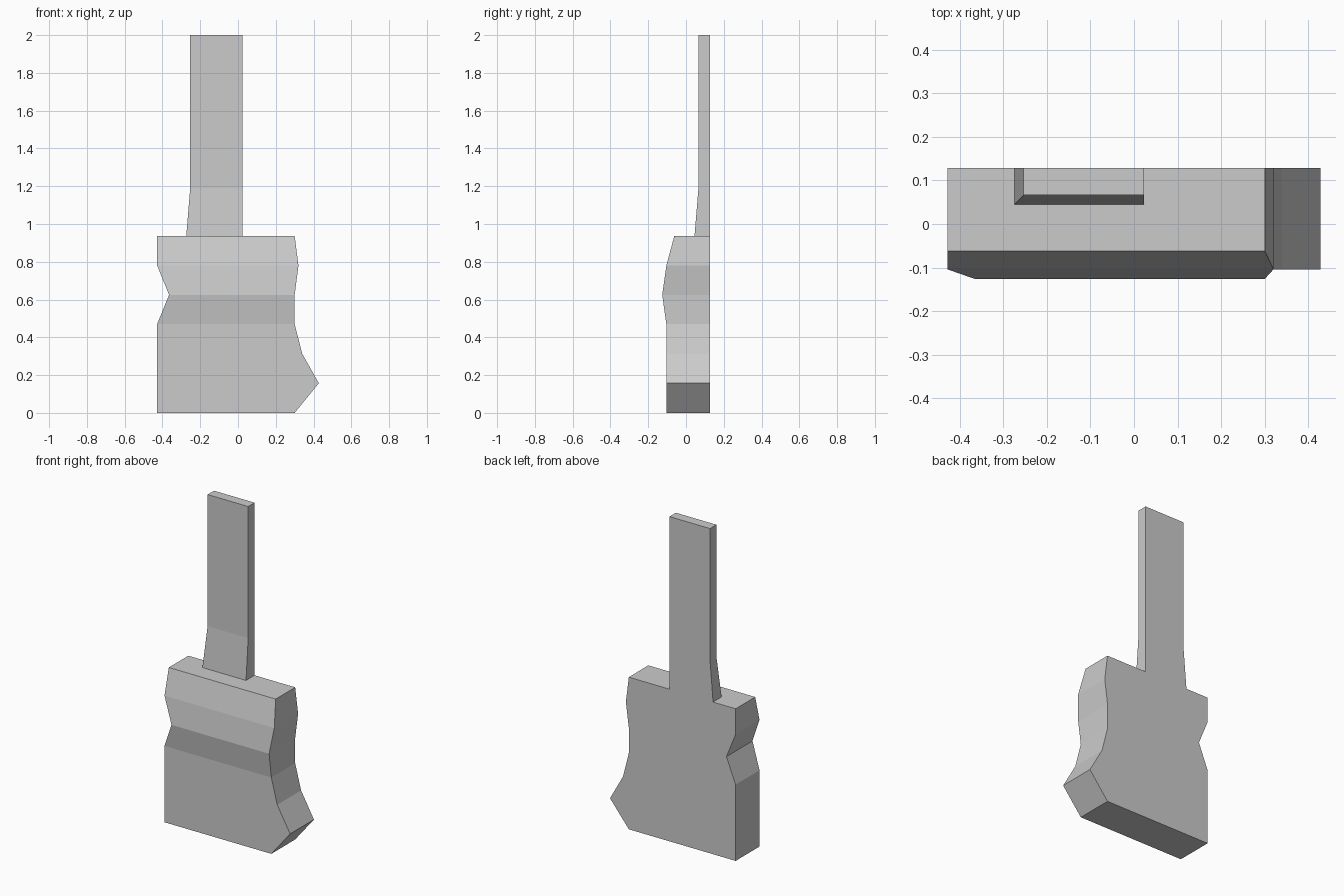
import bpy, bmesh

if "Cube" in bpy.data.objects:
    bpy.data.objects.remove(bpy.data.objects["Cube"])

BACK = 0.128  # shared flat back plane


def loft(name, levels, cap_bottom=True):
    """Stack rectangular sections (z, left x, right x, front y) into a flat-shaded solid."""
    bm = bmesh.new()
    rings = []
    for z, left, right, front in levels:
        corners = [(left, front), (right, front), (right, BACK), (left, BACK)]
        rings.append([bm.verts.new((x, y, z)) for x, y in corners])
    for a, b in zip(rings, rings[1:]):
        for i in range(4):
            j = (i + 1) % 4
            bm.faces.new((a[i], a[j], b[j], b[i]))
    bm.faces.new(rings[-1])
    if cap_bottom:
        bm.faces.new(rings[0][::-1])
    mesh = bpy.data.meshes.new(name)
    bm.to_mesh(mesh)
    bm.free()
    obj = bpy.data.objects.new(name, mesh)
    bpy.context.collection.objects.link(obj)
    return obj


# Wide body with pinched waist and flared lower right side
loft("body", [
    (0.0, -0.428, 0.30, -0.104),
    (0.157, -0.428, 0.428, -0.104),
    (0.313, -0.428, 0.34, -0.104),
    (0.47, -0.428, 0.30, -0.104),
    (0.625, -0.365, 0.30, -0.126),
    (0.78, -0.428, 0.32, -0.104),
    (0.937, -0.428, 0.30, -0.062),
])

# Thin upright neck, thickening at its base; open where it meets the body
loft("neck", [
    (0.937, -0.274, 0.023, 0.045),
    (1.19, -0.253, 0.023, 0.066),
    (2.0, -0.253, 0.023, 0.066),
], cap_bottom=False)
